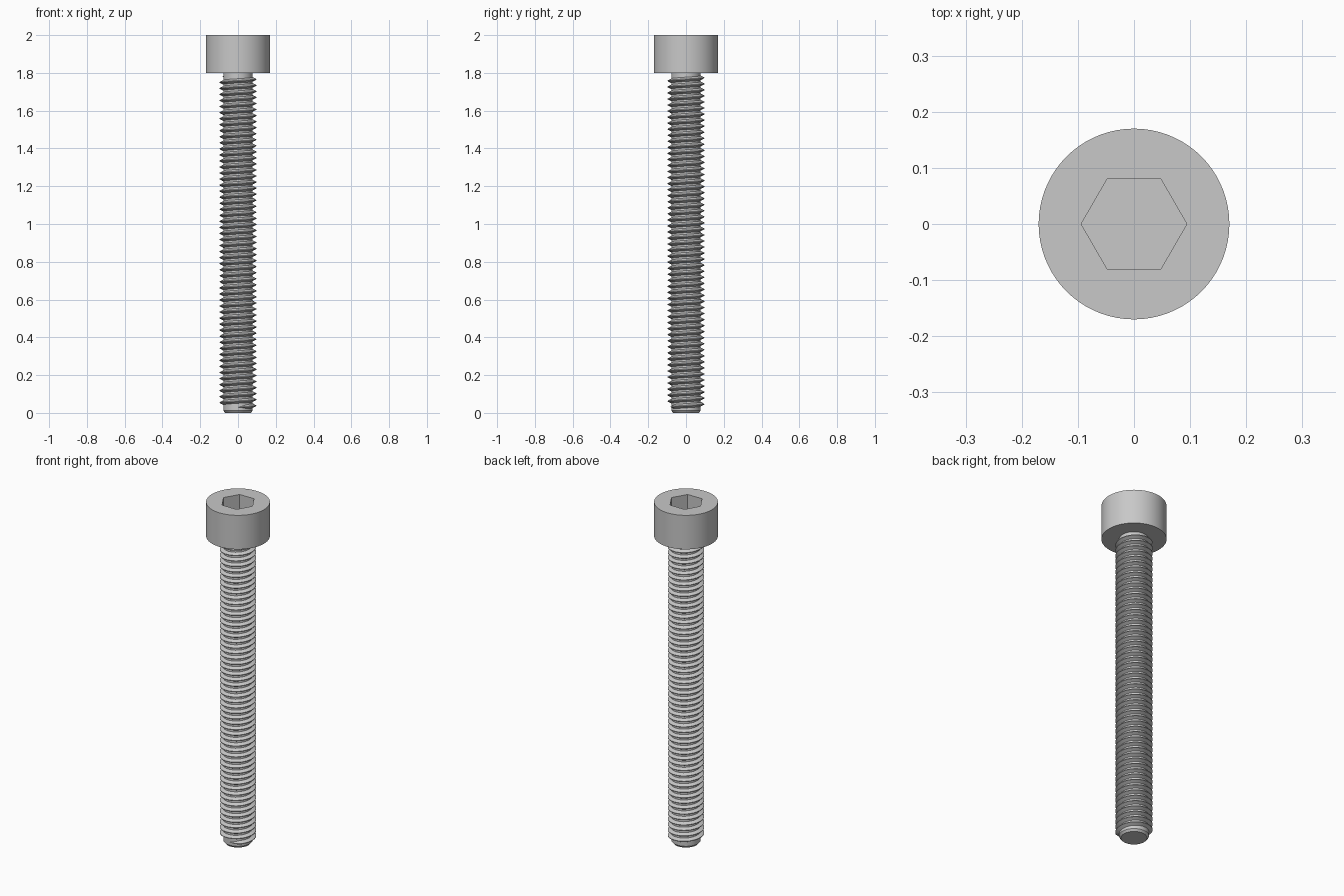
import bpy, bmesh, math

cube = bpy.data.objects.get("Cube")
if cube:
    bpy.data.objects.remove(cube, do_unlink=True)

SEG = 72
HEAD_R, HEAD_Z, TOP = 0.17, 1.8, 2.0
HEX_FLAT, HEX_DEPTH = 0.0815, 0.1
CORE_R, THREAD_R, PITCH = 0.078, 0.097, 0.032

steel = bpy.data.materials.new("steel grey")
steel.use_nodes = True
grey = (0.58, 0.58, 0.58, 1)
steel.diffuse_color = grey
steel.node_tree.nodes["Principled BSDF"].inputs["Base Color"].default_value = grey


def finish(name, bm):
    bmesh.ops.recalc_face_normals(bm, faces=bm.faces)
    mesh = bpy.data.meshes.new(name)
    bm.to_mesh(mesh)
    bm.free()
    mesh.materials.append(steel)
    obj = bpy.data.objects.new(name, mesh)
    bpy.context.collection.objects.link(obj)
    bpy.ops.object.select_all(action="DESELECT")
    obj.select_set(True)
    bpy.context.view_layer.objects.active = obj
    bpy.ops.object.shade_smooth_by_angle(angle=math.radians(30))
    return obj


def circle(r):
    return lambda a: r


def hexagon(a):
    return HEX_FLAT / math.cos(a % (math.pi / 3) - math.pi / 6)


def lathe(name, rings):
    """Stack rings of (radius function, height), closed at both ends."""
    bm = bmesh.new()
    loops = []
    for radius, z in rings:
        angles = [math.tau * i / SEG for i in range(SEG)]
        loops.append([bm.verts.new((radius(a) * math.cos(a), radius(a) * math.sin(a), z))
                      for a in angles])
    for low, high in zip(loops, loops[1:]):
        for i in range(SEG):
            j = (i + 1) % SEG
            bm.faces.new((low[i], low[j], high[j], high[i]))
    bm.faces.new(loops[0])
    bm.faces.new(loops[-1])
    return finish(name, bm)


# Cap head with its hexagonal socket
lathe("socket_head", [(circle(HEAD_R), HEAD_Z), (circle(HEAD_R), TOP),
                      (hexagon, TOP), (hexagon, TOP - HEX_DEPTH)])

# Plain core with a chamfered tip
lathe("shank_core", [(circle(0.068), 0), (circle(CORE_R), 0.012), (circle(CORE_R), HEAD_Z)])


# Right-handed helical thread, fading into the core at each end
def thread(z_start=0.03, turns=54.75, steps=36, fade=4):
    root = CORE_R - 0.002
    profile = [(root, -0.0125), (THREAD_R, -0.002), (THREAD_R, 0.002), (root, 0.0125)]
    bm = bmesh.new()
    count = int(turns * steps)
    sections = []
    for i in range(count + 1):
        a = math.tau * i / steps - math.pi / 2
        size = min(1, max(0.15, min(i, count - i) / fade))
        z = z_start + PITCH * i / steps
        section = []
        for r, dz in profile:
            rr = root + (r - root) * size
            section.append(bm.verts.new((rr * math.cos(a), rr * math.sin(a), z + dz * size)))
        sections.append(section)
    for s, t in zip(sections, sections[1:]):
        for k in range(3):
            bm.faces.new((s[k], t[k], t[k + 1], s[k + 1]))
    bm.faces.new(sections[0])
    bm.faces.new(sections[-1])
    # The open side lies inside the core, so close it for consistent normals
    for s, t in zip(sections, sections[1:]):
        bm.faces.new((s[3], t[3], t[0], s[0]))
    return finish("screw_thread", bm)


thread()
